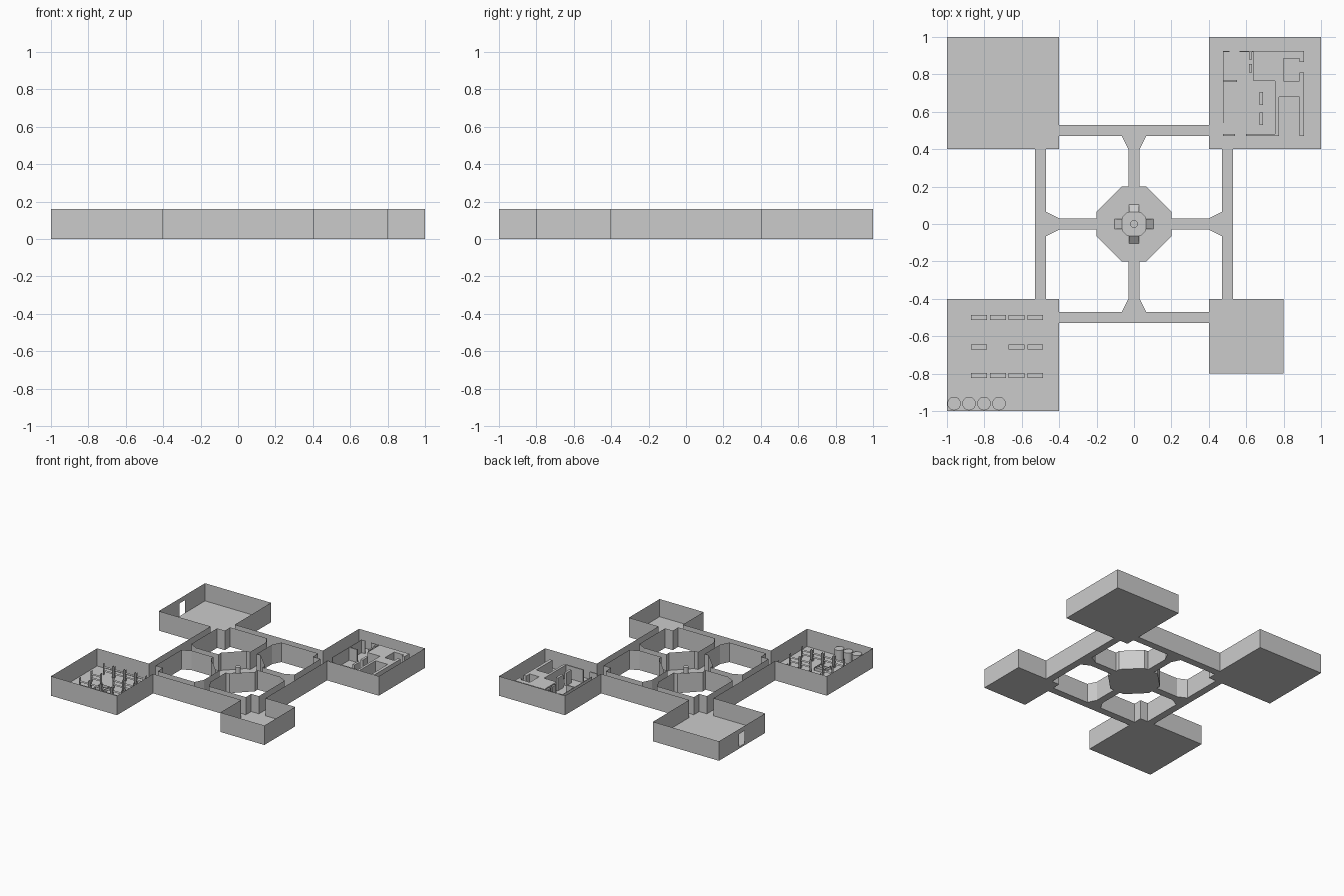
import bpy, bmesh, math
from mathutils import Matrix

if "Cube" in bpy.data.objects:
    bpy.data.objects.remove(bpy.data.objects["Cube"])

H, FL, DOOR, PLAN_H = 0.16, 0.015, 0.12, 0.12


def finish(name, bm, weld=True):
    if weld:
        bmesh.ops.remove_doubles(bm, verts=bm.verts, dist=0.0001)
    me = bpy.data.meshes.new(name)
    bm.to_mesh(me)
    bm.free()
    ob = bpy.data.objects.new(name, me)
    bpy.context.collection.objects.link(ob)
    return ob


def face(bm, pts):
    return bm.faces.new([bm.verts.new(p) for p in pts])


def strip(bm, a, b, z0, z1):
    face(bm, [(*a, z0), (*b, z0), (*b, z1), (*a, z1)])


def prism(bm, pts, z0, z1):
    f = face(bm, [(x, y, z0) for x, y in pts])
    f.normal_update()
    ret = bmesh.ops.extrude_face_region(bm, geom=[f], use_keep_orig=True)
    vs = [g for g in ret['geom'] if isinstance(g, bmesh.types.BMVert)]
    bmesh.ops.translate(bm, verts=vs, vec=(0, 0, z1 - z0))
    bmesh.ops.recalc_face_normals(bm, faces=bm.faces)


def rect(x0, x1, y0, y1):
    return [(x0, y0), (x1, y0), (x1, y1), (x0, y1)]


def turn(p, k):
    for _ in range(k):
        p = (-p[1], p[0])
    return p


# floor: rooms, ring corridors, spokes with flared ends, central octagon
plans = [rect(-1, -.4, .4, 1), rect(.4, 1, .4, 1), rect(-1, -.4, -1, -.4), rect(.4, .8, -.8, -.4)]
plans.append([p for k in range(4) for p in (turn((.2, -.065), k), turn((.2, .065), k))])
for k in range(4):
    for part in (rect(-.4, .4, .47, .53), rect(-.03, .03, .2, .4),
                 [(-.03, .4), (.03, .4), (.065, .47), (-.065, .47)]):
        plans.append([turn(p, k) for p in part])
bm = bmesh.new()
for p in plans:
    face(bm, [(x, y, FL) for x, y in p])
    face(bm, [(x, y, 0) for x, y in reversed(p)])
finish("floor", bm, False)

# outer walls, with a doorway in the west wall of the back left room
outer = [(-.53, .4), (-.53, -.4), (-1, -.4), (-1, -1), (-.4, -1), (-.4, -.53), (.4, -.53),
         (.4, -.8), (.8, -.8), (.8, -.4), (.53, -.4), (.53, .4), (1, .4), (1, 1), (.4, 1),
         (.4, .53), (-.4, .53), (-.4, 1), (-1, 1), (-1, .74), (-1, .67), (-1, .4)]
bm = bmesh.new()
for a, b in zip(outer, outer[1:] + outer[:1]):
    if a == (-1, .74):
        strip(bm, a, b, DOOR, H)
        strip(bm, a, b, 0, FL)
    else:
        strip(bm, a, b, 0, H)
finish("outer_walls", bm)

# walls around the four inner courtyards
yard = [(.03, .4), (.065, .47), (.4, .47), (.4, .4), (.47, .4), (.47, .065), (.4, .03),
        (.2, .03), (.2, .065), (.065, .2), (.03, .2)]
bm = bmesh.new()
for k in range(4):
    pts = [turn(p, k) for p in yard]
    for a, b in zip(pts, pts[1:] + pts[:1]):
        strip(bm, a, b, 0, H)
finish("courtyard_walls", bm)

# central platform with four ramps and a column
bm = bmesh.new()
prism(bm, [p for k in range(4) for p in (turn((.065, -.035), k), turn((.065, .035), k))], FL, .045)
finish("platform", bm)
bm = bmesh.new()
for k in range(4):
    tl, tr, bl, br = [turn(p, k) for p in ((.065, -.027), (.065, .027), (.105, -.027), (.105, .027))]
    face(bm, [(*tl, .045), (*bl, FL), (*br, FL), (*tr, .045)])
    face(bm, [(*tl, .045), (*tl, FL), (*bl, FL)])
    face(bm, [(*tr, .045), (*br, FL), (*tr, FL)])
finish("ramps", bm)


def cylinder(name, x, y, r, z0, z1, n):
    bm = bmesh.new()
    bmesh.ops.create_cone(bm, cap_ends=True, segments=n, radius1=r, radius2=r, depth=z1 - z0,
                          matrix=Matrix.Translation((x, y, (z0 + z1) / 2)))
    ob = finish(name, bm)
    bpy.ops.object.select_all(action='DESELECT')
    ob.select_set(True)
    bpy.context.view_layer.objects.active = ob
    bpy.ops.object.shade_smooth_by_angle()


cylinder("column", 0, 0, .02, .045, .125, 24)

# storage room: barrels in the corner
for i in range(4):
    cylinder("barrel", -.962 + .08 * i, -.96, .036, FL, .1, 32)


# storage room: racks with two end panels and open shelves
def rack(x, y, fallen=False):
    bm = bmesh.new()
    w, d, h = .0425, .0125, .095
    for s in (-w, w):
        face(bm, [(s, -d, 0), (s, d, 0), (s, d, h), (s, -d, h)])
    for z in (.002, .034, .066):
        face(bm, [(-w, -d, z), (w, -d, z), (w, d, z), (-w, d, z)])
    ob = finish("fallen_rack" if fallen else "rack", bm)
    ob.location = (x, y, FL)
    if fallen:
        ob.rotation_euler.x = math.pi / 2
        ob.location.z = FL + d


for j, y in enumerate((-.5, -.658, -.81)):
    for i in range(4):
        x = -.828 + .1 * i
        if (i, j) == (1, 1):
            rack(x, -.685, True)
        else:
            rack(x, y)

# office room: solid block with stepped plan
block = [(.565, .925), (.91, .925), (.91, .865), (.885, .865), (.885, .885), (.80, .885),
         (.80, .765), (.885, .765), (.885, .81), (.91, .81), (.91, .47), (.885, .47),
         (.885, .68), (.775, .68), (.775, .47), (.60, .47), (.60, .48), (.755, .48),
         (.755, .765), (.64, .765), (.64, .92), (.565, .92)]
bm = bmesh.new()
prism(bm, block, FL, PLAN_H)
finish("inner_block", bm)

# office room: thin partitions and free standing pieces
bm = bmesh.new()
for r in ((.475, .479, .54, .925), (.479, .51, .92, .925), (.475, .55, .76, .77), (.475, .54, .47, .48),
          (.615, .63, .88, .92), (.615, .63, .81, .855), (.67, .69, .635, .705), (.67, .69, .53, .595)):
    prism(bm, rect(*r), FL, PLAN_H)
finish("partitions", bm, False)
